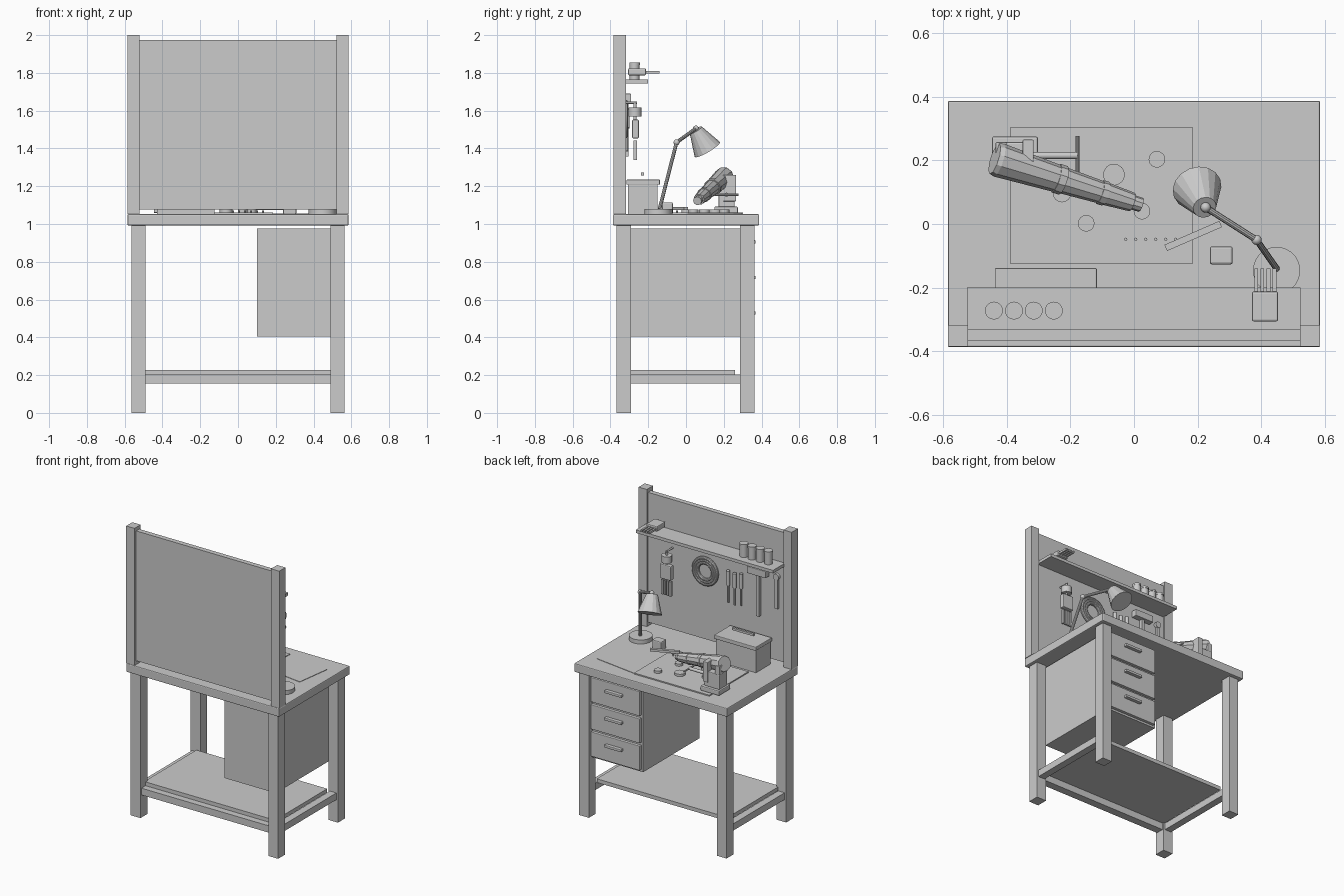
import bpy, bmesh, math
from mathutils import Vector, Matrix

if "Cube" in bpy.data.objects:
    bpy.data.objects.remove(bpy.data.objects["Cube"])


def finish(name, bm, mat=None, smooth=False, bevel=0):
    me = bpy.data.meshes.new(name)
    bmesh.ops.recalc_face_normals(bm, faces=bm.faces)
    bm.to_mesh(me)
    bm.free()
    ob = bpy.data.objects.new(name, me)
    bpy.context.collection.objects.link(ob)
    if mat:
        ob.matrix_world = mat
    if bevel:
        m = ob.modifiers.new("bevel", 'BEVEL')
        m.width, m.segments = bevel, 2
    if smooth:
        bpy.ops.object.select_all(action='DESELECT')
        ob.select_set(True)
        bpy.context.view_layer.objects.active = ob
        bpy.ops.object.shade_smooth_by_angle(angle=math.radians(35))
    return ob


def box(name, x, y, z, bevel=0, rot=0):
    """Box from (min, max) ranges, optionally turned about z."""
    bm = bmesh.new()
    bmesh.ops.create_cube(bm, size=1)
    bmesh.ops.scale(bm, vec=(x[1] - x[0], y[1] - y[0], z[1] - z[0]), verts=bm.verts)
    c = Vector((sum(x) / 2, sum(y) / 2, sum(z) / 2))
    return finish(name, bm, Matrix.Translation(c) @ Matrix.Rotation(rot, 4, 'Z'), bevel=bevel)


def lathe(name, a, b, profile, sides=20, smooth=True):
    """Closed stepped body from a to b; profile = (fraction along, radius)."""
    a, b = Vector(a), Vector(b)
    L = (b - a).length
    bm = bmesh.new()
    rings = []
    for t, r in profile:
        rings.append([bm.verts.new((r * math.cos(2 * math.pi * i / sides),
                                    r * math.sin(2 * math.pi * i / sides), t * L))
                      for i in range(sides)])
    for p, q in zip(rings, rings[1:]):
        for i in range(sides):
            j = (i + 1) % sides
            bm.faces.new((p[i], p[j], q[j], q[i]))
    bm.faces.new(rings[0])
    bm.faces.new(rings[-1])
    rot = (b - a).to_track_quat('Z', 'Y').to_matrix().to_4x4()
    return finish(name, bm, Matrix.Translation(a) @ rot, smooth)


def rod(name, a, b, r, sides=16, smooth=True):
    return lathe(name, a, b, [(0, r), (1, r)], sides, smooth)


def ball(name, c, r):
    bm = bmesh.new()
    bmesh.ops.create_uvsphere(bm, u_segments=16, v_segments=10, radius=r)
    return finish(name, bm, Matrix.Translation(c), True)


TOP = 1.052

# Bench frame
box("bench_top", (-.585, .585), (-.387, .387), (.992, TOP), bevel=.006)
for sx in ((-.563, -.489), (.489, .563)):
    for sy in ((-.367, -.29), (.287, .362)):
        box("leg", sx, sy, (0, .993))
    box("side_rail", (sx[0] + .012, sx[1] - .012), (-.29, .287), (.155, .202))
box("cross_rail", (-.489, .489), (-.355, -.30), (.155, .202))
box("lower_shelf", (-.50, .50), (-.31, .26), (.202, .228))

# Drawer unit
box("drawer_cabinet", (.1, .492), (-.29, .325), (.405, .977))
for i in range(3):
    z = .88 - .188 * i
    box("drawer_front", (.113, .488), (.32, .345), (z - .085, z + .085), bevel=.004)
    box("drawer_handle", (.24, .37), (.34, .368), (z + .016, z + .034), bevel=.004)

# Back board with posts and shelf
for sx in ((-.585, -.522), (.522, .585)):
    box("board_post", sx, (-.385, -.318), (TOP, 2))
box("tool_board", (-.525, .525), (-.366, -.332), (1.078, 1.975))
box("wall_shelf", (-.525, .523), (-.334, -.2), (1.745, 1.766))

# Cans on the shelf
for x in (-.44, -.377, -.315, -.252):
    lathe("can", (x, -.272, 1.766), (x, -.272, 1.856),
          [(0, .026), (.85, .026), (.85, .028), (1, .028)])

# Spare mechanical hand lying on the shelf
box("spare_palm", (.37, .453), (-.306, -.212), (1.787, 1.824), bevel=.006)
for i in range(4):
    x = .384 + .019 * i
    box("spare_finger", (x - .006, x + .006), (-.214, -.14), (1.796, 1.81))

# Hand hanging from the board
hx = .335
rod("hand_peg", (hx, -.333, 1.642), (hx, -.26, 1.642), .006)
rod("hanging_wrist", (hx, -.27, 1.57), (hx, -.27, 1.617), .034)
rod("wrist_pin", (hx, -.27, 1.54), (hx, -.27, 1.645), .008)
box("hanging_palm", (hx - .042, hx + .042), (-.285, -.25), (1.453, 1.553), bevel=.006)
for i in range(4):
    x = hx - .03 + .02 * i
    box("hanging_finger", (x - .007, x + .007), (-.277, -.26), (1.34, 1.442))

# Coiled cable on the board
for R in (.09, .074, .058):
    bpy.ops.mesh.primitive_torus_add(major_radius=R, minor_radius=.011, major_segments=32,
                                     minor_segments=10, location=(.075, -.318, 1.555),
                                     rotation=(math.pi / 2, 0, 0))
    bpy.context.object.name = "cable_coil"
    bpy.ops.object.shade_smooth_by_angle()

# Screwdrivers, hammer and wrench on the board
for x, d in ((-.104, 0), (-.153, -.005), (-.203, .005)):
    rod("screwdriver_handle", (x, -.312, 1.51 + d), (x, -.312, 1.61 + d), .013, 12)
    rod("screwdriver_shaft", (x, -.312, 1.39 + d), (x, -.312, 1.52 + d), .007, 8)
box("hammer_head", (-.405, -.26), (-.332, -.29), (1.643, 1.69), bevel=.004)
box("hammer_handle", (-.344, -.322), (-.328, -.304), (1.357, 1.65))
box("wrench_bar", (-.478, -.456), (-.332, -.315), (1.44, 1.66))
rod("wrench_head", (-.467, -.333, 1.66), (-.467, -.313, 1.66), .022, 12)

# Toolbox
box("toolbox", (-.43, -.124), (-.308, -.15), (TOP, 1.212))
box("toolbox_lid", (-.437, -.117), (-.315, -.138), (1.208, 1.235), bevel=.004)
box("toolbox_handle", (-.36, -.195), (-.237, -.222), (1.258, 1.273))

# Mat, paper, discs and screws
box("paper_sheet", (.126, .486), (.031, .279), (TOP, TOP + .003), rot=math.radians(-8))
box("work_mat", (-.39, .185), (-.124, .303), (TOP, TOP + .008))
for x, y, r in ((-.063, .155, .034), (.072, .203, .026), (-.15, .002, .026),
                (.025, .04, .026), (-.226, .097, .029)):
    rod("metal_disc", (x, y, 1.06), (x, y, 1.076), r)
for i in range(6):
    x = -.026 + .0315 * i
    rod("screw", (x, -.048, 1.06), (x, -.048, 1.072), .005, 8)
box("hand_tool", (.092, .280), (-.048, -.027), (1.074, 1.09), rot=math.radians(23.5))
box("small_part_box", (.238, .310), (-.127, -.07), (TOP, 1.115), bevel=.007)

# Desk lamp
base, joint, end = (.448, -.14, 1.08), (.385, -.05, 1.432), (.225, .052, 1.505)
rod("lamp_base", (.448, -.146, TOP), (.448, -.146, 1.08), .074, 28)
rod("lamp_lower_arm", base, joint, .01, 10)
rod("lamp_upper_arm", joint, end, .01, 10)
ball("lamp_joint", joint, .016)
ball("lamp_joint", end, .016)
lathe("lamp_shade", (.222, .052, 1.497), (.198, .113, 1.395), [(0, .037), (1, .078)], 16, False)

# Vise
box("vise_base", (-.446, -.302), (.15, .275), (1.058, 1.092), bevel=.006)
box("vise_body", (-.435, -.32), (.172, .257), (1.09, 1.195), bevel=.005)
box("vise_fixed_jaw", (-.435, -.40), (.175, .257), (1.19, 1.25), bevel=.004)
box("vise_moving_jaw", (-.35, -.315), (.195, .265), (1.12, 1.26), bevel=.004)
rod("vise_screw", (-.32, .215, 1.155), (-.177, .215, 1.155), .011)
rod("vise_lever", (-.177, .155, 1.155), (-.177, .277, 1.155), .006, 10)

# Mechanical forearm held in the vise
lathe("forearm", (-.438, .205, 1.252), (.022, .06, 1.122),
      [(0, .05), (.03, .054), (.42, .044), (.42, .047), (.47, .047), (.47, .042), (.72, .036),
       (.72, .039), (.76, .039), (.76, .036), (.94, .03), (.94, .023), (1, .023)], 10, False)
